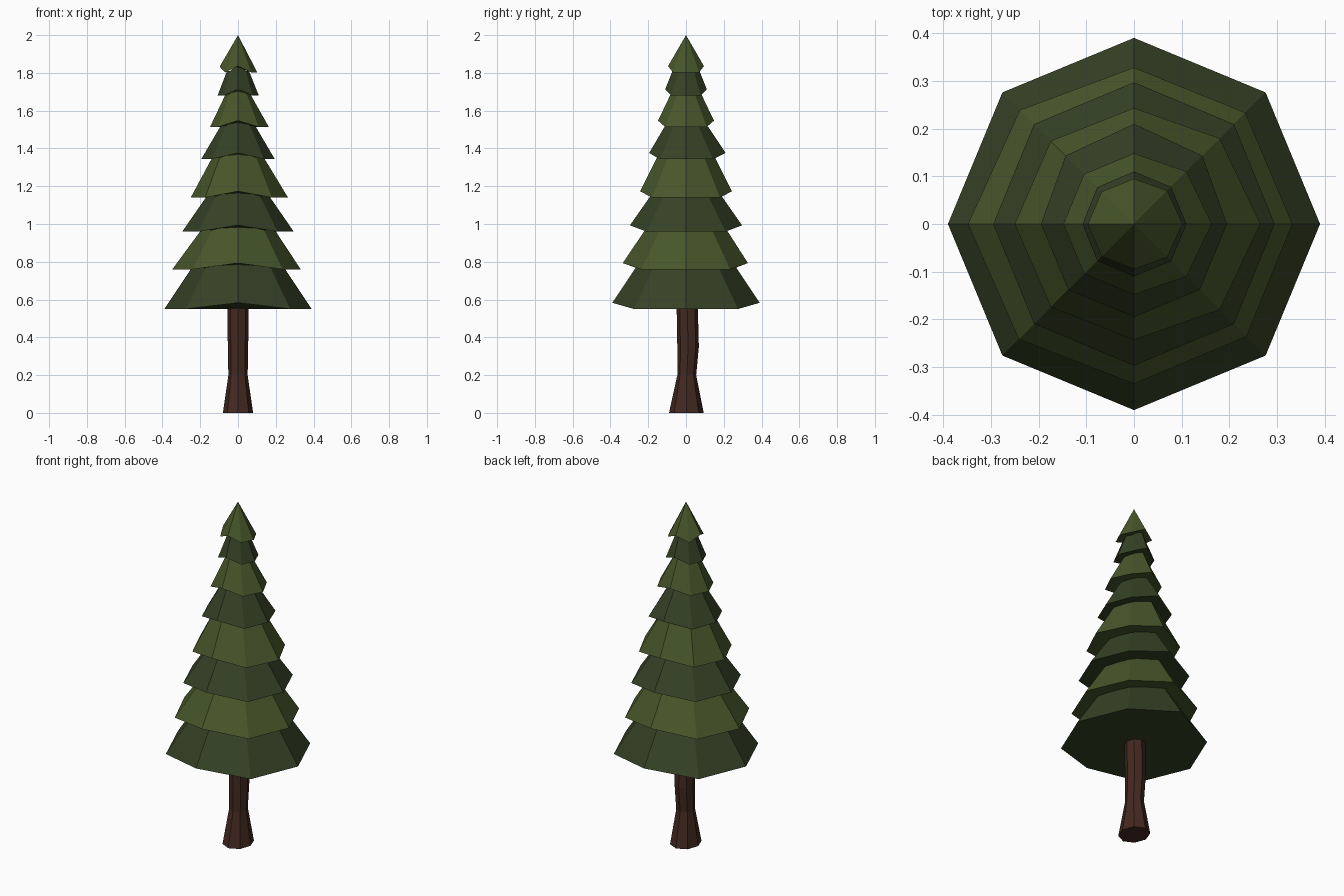
import bpy, bmesh
from math import sin, cos, pi

if "Cube" in bpy.data.objects:
    bpy.data.objects.remove(bpy.data.objects["Cube"])

SIDES = 8


def material(name, rgb):
    m = bpy.data.materials.new(name)
    m.diffuse_color = (*rgb, 1)
    m.use_nodes = True
    m.node_tree.nodes["Principled BSDF"].inputs["Base Color"].default_value = m.diffuse_color
    return m


def loft(name, rings, mat):
    """Skin a stack of point rings; a one-point ring makes a tip."""
    bm = bmesh.new()
    vs = [[bm.verts.new(p) for p in ring] for ring in rings]
    for a, b in zip(vs, vs[1:]):
        for i in range(SIDES):
            j = (i + 1) % SIDES
            if len(b) == 1:
                bm.faces.new((a[i], a[j], b[0]))
            else:
                bm.faces.new((a[i], a[j], b[j], b[i]))
    bm.faces.new(vs[0][::-1])
    if len(vs[-1]) > 1:
        bm.faces.new(vs[-1])
    bmesh.ops.recalc_face_normals(bm, faces=bm.faces[:])
    me = bpy.data.meshes.new(name)
    bm.to_mesh(me)
    bm.free()
    me.materials.append(mat)
    ob = bpy.data.objects.new(name, me)
    bpy.context.collection.objects.link(ob)
    return ob


def hem(z, right, back, left, front):
    """Octagonal tier edge whose front and back corners are lifted."""
    reach = [right, back, left, front]
    pts = []
    for i in range(SIDES):
        k = i // 2
        r = reach[k] if i % 2 == 0 else (reach[k] + reach[(k + 1) % 4]) / 2
        lift = 0.033 if i in (2, 6) else 0
        a = i * pi / 4
        pts.append((r * cos(a), r * sin(a), z + lift))
    return pts


def oval(cy, z, rx, ry):
    return [(rx * cos(i * pi / 4), cy + ry * sin(i * pi / 4), z) for i in range(SIDES)]


dark = material("dark_needles", (0.036, 0.054, 0.019))
light = material("light_needles", (0.064, 0.095, 0.024))
bark = material("bark", (0.058, 0.022, 0.015))

# Foliage tiers: hem height, reach right / back / left / front, top radius
tiers = [
    (0.55, 0.39, 0.39, 0.39, 0.39, 0.245),
    (0.76, 0.332, 0.328, 0.348, 0.335, 0.195),
    (0.96, 0.295, 0.297, 0.295, 0.297, 0.165),
    (1.14, 0.265, 0.243, 0.25, 0.243, 0.137),
    (1.343, 0.195, 0.21, 0.195, 0.195, 0.09),
    (1.514, 0.163, 0.148, 0.148, 0.148, 0.065),
    (1.68, 0.11, 0.11, 0.108, 0.11, 0.058),
    (1.803, 0.102, 0.095, 0.097, 0.095, 0),
]
for n, (z, r, b, l, f, top) in enumerate(tiers):
    lower = hem(z, r, b, l, f)
    if top:
        upper = hem(tiers[n + 1][0] + 0.008, top, top, top, top)
    else:
        lower[4] = (-l, 0, z + 0.03)
        upper = [(0, 0, 2)]
    loft(f"foliage_tier_{n + 1}", [lower, upper], light if n % 2 else dark)

# Trunk: flared foot and slightly bent stem
loft("trunk", [
    oval(0.002, 0, 0.08, 0.092),
    oval(0.004, 0.2, 0.051, 0.05),
    oval(0.011, 0.35, 0.054, 0.057),
    oval(0.006, 0.58, 0.056, 0.056),
], bark)
